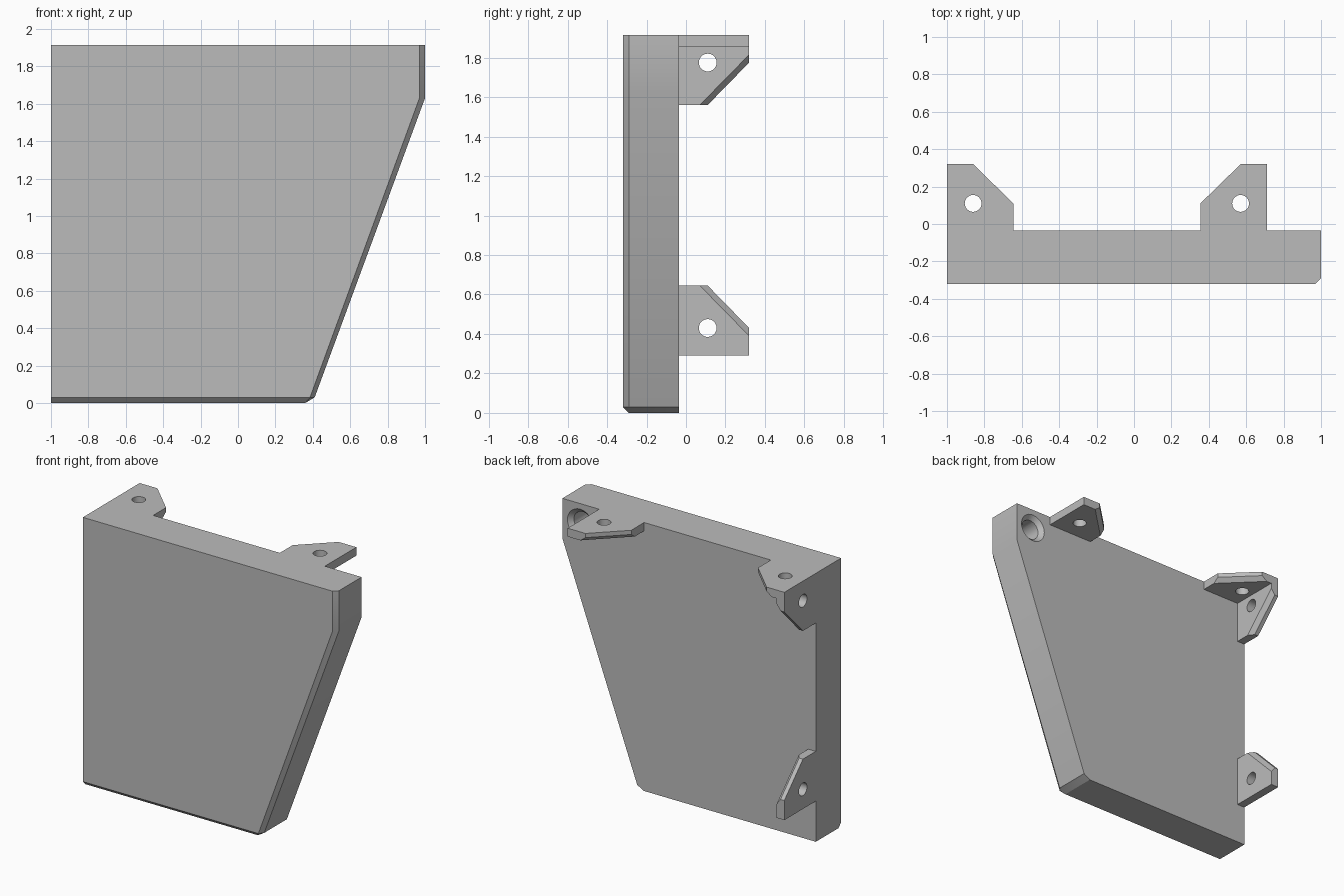
import bpy, bmesh
from math import radians
from mathutils import Matrix, Vector

if "Cube" in bpy.data.objects:
    bpy.data.objects.remove(bpy.data.objects["Cube"], do_unlink=True)

GREY = (0.5, 0.5, 0.5, 1)
grey = bpy.data.materials.new("plain_grey")
grey.use_nodes = True
grey.diffuse_color = GREY
grey.node_tree.nodes["Principled BSDF"].inputs["Base Color"].default_value = GREY

TOP, BACK, FRONT = 1.915, -0.035, -0.32
THICK, INSET, BEVEL = 0.06, 0.14, 0.03


def make_object(name, bm):
    bmesh.ops.remove_doubles(bm, verts=bm.verts, dist=0.0005)
    bmesh.ops.recalc_face_normals(bm, faces=bm.faces)
    mesh = bpy.data.meshes.new(name)
    bm.to_mesh(mesh)
    bm.free()
    mesh.materials.append(grey)
    obj = bpy.data.objects.new(name, mesh)
    bpy.context.collection.objects.link(obj)
    return obj


def loft(name, sections):
    """Solid through matching loops of points, capped at both ends."""
    bm = bmesh.new()
    loops = [[bm.verts.new(p) for p in s] for s in sections]
    n = len(loops[0])
    for a, b in zip(loops, loops[1:]):
        for i in range(n):
            j = (i + 1) % n
            bm.faces.new((a[i], a[j], b[j], b[i]))
    bm.faces.new(loops[0])
    bm.faces.new(loops[-1])
    return make_object(name, bm)


def drill(obj, centre, axis, r1, r2, depth):
    """Cut a round or tapered hole centred on a point, then drop the cutter."""
    bm = bmesh.new()
    turn = Vector((0, 0, 1)).rotation_difference(Vector(axis)).to_matrix().to_4x4()
    bmesh.ops.create_cone(bm, cap_ends=True, segments=32, radius1=r1, radius2=r2,
                          depth=depth, matrix=Matrix.Translation(centre) @ turn)
    cutter = make_object("hole_cutter", bm)
    cutter.hide_render = True
    mod = obj.modifiers.new("hole", "BOOLEAN")
    mod.operation, mod.solver, mod.object = "DIFFERENCE", "EXACT", cutter
    bpy.context.view_layer.objects.active = obj
    bpy.ops.object.modifier_apply(modifier=mod.name)
    bpy.data.objects.remove(cutter, do_unlink=True)


def finish(obj):
    bpy.ops.object.select_all(action="DESELECT")
    obj.select_set(True)
    bpy.context.view_layer.objects.active = obj
    bpy.ops.object.shade_smooth_by_angle(angle=radians(30))


# Main panel with a slanted side and bevelled front edges
outline = [(-1, 0), (0.36, 0), (0.41, 0.03), (1, 1.63), (1, TOP), (-1, TOP)]
face = [(-1, 0.03), (0.385, 0.03), (0.385, 0.03), (0.97, 1.63), (0.97, TOP), (-1, TOP)]
# The two corner points of the front face meet in one
panel = loft("panel", [[(x, y, z) for x, z in pts] for pts, y in
                       ((face, FRONT), (outline, FRONT + BEVEL), (outline, BACK))])

# Blind countersunk socket in the back of the panel
socket = (1 - INSET, TOP - INSET)
drill(panel, (socket[0], BACK - 0.1, socket[1]), (0, 1, 0), 0.07, 0.07, 0.24)
drill(panel, (socket[0], BACK, socket[1]), (0, 1, 0), 0.07, 0.13, 0.06)
finish(panel)


def tab(name, origin, along, inward, start=0.0):
    """Cut-corner mounting tab with a bevelled slope and a screw hole."""
    o, u, w = Vector(origin), Vector(along), Vector(inward)
    v = Vector((0, 1, 0))

    def section(depth, trim):
        pts = [(start, 0), (start, 0.355), (INSET - trim, 0.355),
               (0.355, 0.145 - trim), (0.355, 0)]
        return [o + u * a + v * b + w * depth for a, b in pts]

    obj = loft(name, [section(0, 0), section(THICK - BEVEL, 0), section(THICK, 0.04)])
    drill(obj, o + u * INSET + v * 0.145 + w * THICK / 2, inward, 0.045, 0.045, 0.2)
    finish(obj)


# Tabs along the top edge and down the straight side
tab("top_tab_corner", (-1, BACK, TOP), (1, 0, 0), (0, 0, -1))
tab("top_tab_far", (0.71, BACK, TOP), (-1, 0, 0), (0, 0, -1))
tab("side_tab_upper", (-1, BACK, TOP), (0, 0, -1), (1, 0, 0), start=THICK)
tab("side_tab_lower", (-1, BACK, 0.29), (0, 0, 1), (1, 0, 0))
